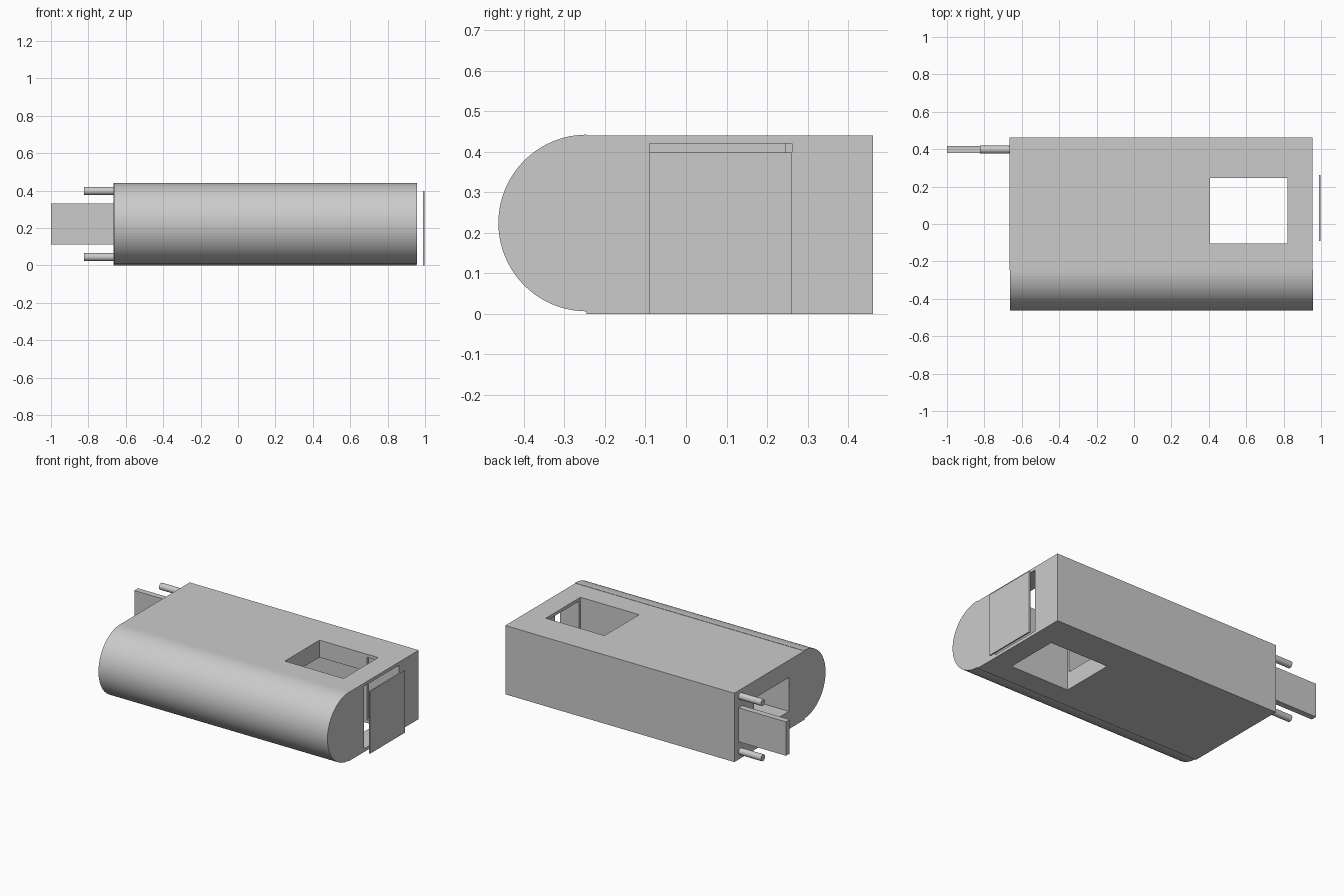
import bpy, bmesh, math
from mathutils import Matrix

cube = bpy.data.objects.get("Cube")
if cube:
    bpy.data.objects.remove(cube, do_unlink=True)

grey = bpy.data.materials.new("light grey")
grey.use_nodes = True
colour = (0.6, 0.6, 0.6, 1)
grey.diffuse_color = colour
grey.node_tree.nodes["Principled BSDF"].inputs["Base Color"].default_value = colour


def finish(name, bm):
    """Turn a bmesh into a named, coloured object."""
    bmesh.ops.recalc_face_normals(bm, faces=bm.faces)
    mesh = bpy.data.meshes.new(name)
    bm.to_mesh(mesh)
    bm.free()
    mesh.materials.append(grey)
    obj = bpy.data.objects.new(name, mesh)
    bpy.context.scene.collection.objects.link(obj)
    return obj


def box(name, xs, ys, zs):
    """Box given by its lower and upper limit on each axis."""
    bm = bmesh.new()
    bmesh.ops.create_cube(bm, size=1)
    spans = (xs, ys, zs)
    for v in bm.verts:
        v.co = [sum(s) / 2 + c * (s[1] - s[0]) for s, c in zip(spans, v.co)]
    return finish(name, bm)


def cut(target, cutters):
    """Subtract the cutters from the target and discard them."""
    for cutter in cutters:
        cutter.hide_render = True
        mod = target.modifiers.new("cut", 'BOOLEAN')
        mod.operation = 'DIFFERENCE'
        mod.solver = 'EXACT'
        mod.object = cutter
    bpy.context.view_layer.update()
    graph = bpy.context.evaluated_depsgraph_get()
    mesh = bpy.data.meshes.new_from_object(target.evaluated_get(graph))
    target.modifiers.clear()
    target.data = mesh
    for cutter in cutters:
        bpy.data.objects.remove(cutter, do_unlink=True)


# Housing with a vertical window, an end pocket and a long tunnel
body = box("body", (-0.665, 0.955), (-0.245, 0.462), (0, 0.44))
cut(body, [
    box("window_cutter", (0.405, 0.82), (-0.105, 0.245), (-0.1, 0.6)),
    box("pocket_cutter", (0.74, 1.1), (-0.09, 0.262), (0.02, 0.42)),
    box("tunnel_cutter", (-0.8, 0.7), (-0.09, 0.262), (0.113, 0.33)),
])

# Rounded front edge: half disc extruded along x
radius, steps = 0.218, 40
bm = bmesh.new()
rim = []
for i in range(steps + 1):
    a = math.pi * i / steps
    rim.append(bm.verts.new((-0.663, -0.245 - radius * math.sin(a),
                             0.224 + radius * math.cos(a))))
disc = bm.faces.new(rim)
ext = bmesh.ops.extrude_face_region(bm, geom=[disc])
side = [g for g in ext["geom"] if isinstance(g, bmesh.types.BMVert)]
bmesh.ops.translate(bm, verts=side, vec=(1.62, 0, 0))
front = finish("rounded_front", bm)

# Loose cover plate standing off the pocket end
box("end_plate", (0.988, 0.997), (-0.09, 0.262), (0, 0.398))

# Flat tab and its two round pins on the other end
box("flat_tab", (-1, -0.665), (0.38, 0.418), (0.113, 0.33))
for name, z in (("lower_pin", 0.045), ("upper_pin", 0.398)):
    bm = bmesh.new()
    bmesh.ops.create_cone(bm, cap_ends=True, segments=32, radius1=0.021,
                          radius2=0.021, depth=0.16,
                          matrix=Matrix.Translation((-0.743, 0.398, z))
                          @ Matrix.Rotation(math.pi / 2, 4, 'Y'))
    finish(name, bm)
